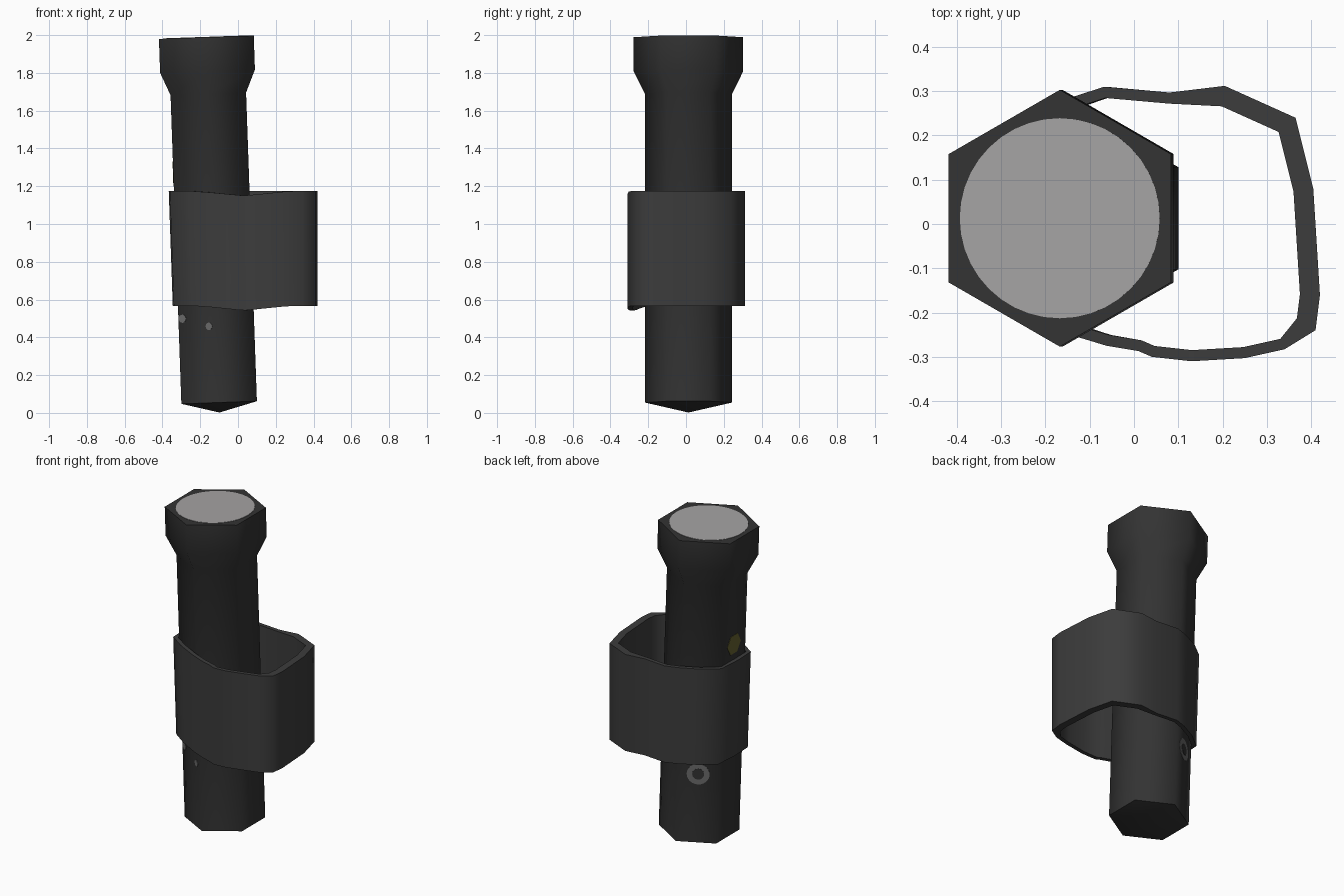
import bpy, bmesh, math
from mathutils import Matrix, Vector

if "Cube" in bpy.data.objects:
    bpy.data.objects.remove(bpy.data.objects["Cube"])


def material(name, rgb):
    m = bpy.data.materials.new(name)
    m.diffuse_color = (*rgb, 1)
    m.use_nodes = True
    m.node_tree.nodes["Principled BSDF"].inputs["Base Color"].default_value = m.diffuse_color
    return m


BLACK = material("casing_black", (0.033, 0.033, 0.033))
CHARCOAL = material("holster_charcoal", (0.045, 0.045, 0.045))
LENS = material("lens_grey", (0.38, 0.37, 0.37))
GREY = material("marking_grey", (0.15, 0.15, 0.15))
YELLOW = material("switch_yellow", (0.13, 0.12, 0.03))

# Leaning frame of the torch: local z runs from the tail tip to the lens
FRAME = Matrix.Translation((-0.098, 0.013, 0.0)) @ Matrix.Rotation(-0.035, 4, 'Y')
LENGTH = 1.99
APOTHEM = 0.231 * math.cos(math.pi / 6)


def make_object(name, bm, mat, matrix=None):
    bmesh.ops.recalc_face_normals(bm, faces=bm.faces[:])
    if matrix is not None:
        bm.transform(matrix)
    me = bpy.data.meshes.new(name)
    bm.to_mesh(me)
    bm.free()
    me.materials.append(mat)
    ob = bpy.data.objects.new(name, me)
    bpy.context.collection.objects.link(ob)
    return ob


def smooth(ob, degrees):
    bpy.ops.object.select_all(action='DESELECT')
    ob.select_set(True)
    bpy.context.view_layer.objects.active = ob
    bpy.ops.object.shade_smooth_by_angle(angle=math.radians(degrees))


def bridge(bm, a, b):
    n = len(a)
    for i in range(n):
        j = (i + 1) % n
        bm.faces.new((a[i], a[j], b[j], b[i]))


# Hexagonal torch body with pointed tail and flared head
bm = bmesh.new()
rings = []
for r, z in [(0.231, 0.055), (0.231, 1.69), (0.29, 1.81), (0.29, LENGTH)]:
    rings.append([bm.verts.new((r * math.cos(math.radians(30 + 60 * k)),
                                r * math.sin(math.radians(30 + 60 * k)), z)) for k in range(6)])
for a, b in zip(rings, rings[1:]):
    bridge(bm, a, b)
tip = bm.verts.new((0, 0, 0.002))
for k in range(6):
    bm.faces.new((tip, rings[0][(k + 1) % 6], rings[0][k]))
bm.faces.new(rings[-1])
smooth(make_object("torch_body", bm, BLACK, FRAME), 75)


def plate(name, mat, radius, local, sides=24, thick=0.004):
    bm = bmesh.new()
    bmesh.ops.create_cone(bm, cap_ends=True, segments=sides, radius1=radius,
                          radius2=radius, depth=thick)
    return make_object(name, bm, mat, FRAME @ local)


def on_side(angle, side, z, lift=0.0):
    """Matrix for a plate lying on the hexagon side that faces the given angle."""
    return (Matrix.Rotation(math.radians(angle), 4, 'Z')
            @ Matrix.Translation((APOTHEM + lift, side, z))
            @ Matrix.Rotation(math.pi / 2, 4, 'Y'))


# Lens, switch and markings
plate("lens", LENS, 0.226, Matrix.Translation((0, 0, LENGTH)), 40)
plate("switch", YELLOW, 0.067, on_side(180, 0, 1.28), 6)
plate("rear_ring_mark", GREY, 0.066, on_side(120, 0, 0.49))
plate("rear_ring_centre", BLACK, 0.034, on_side(120, 0, 0.49, 0.002))
plate("front_dot_left", GREY, 0.022, on_side(240, -0.09, 0.505), 12)
plate("front_dot_right", GREY, 0.02, on_side(240, 0.07, 0.46), 12)

# Holster band: closed outline of the outer wall, counter-clockwise
outline = [(0.42, -0.16), (0.405, 0.08), (0.365, 0.24), (0.205, 0.312), (0.08, 0.297),
           (-0.065, 0.31), (-0.14, 0.285), (-0.25, 0.23), (-0.345, 0.155),
           (-0.356, 0.0), (-0.35, -0.13), (-0.25, -0.2), (-0.14, -0.25),
           (-0.06, -0.275), (0.01, -0.287), (0.04, -0.3), (0.13, -0.31),
           (0.25, -0.303), (0.34, -0.283), (0.41, -0.24)]
pts = [Vector(p) for p in outline]
n = len(pts)
inner = []
for i, p in enumerate(pts):
    d0 = (p - pts[i - 1]).normalized()
    d1 = (pts[(i + 1) % n] - p).normalized()
    t = (d0 + d1).normalized()
    inward = Vector((-t.y, t.x))
    wall = (0.045 if p.x > 0.2 and p.y > -0.28 else 0.025) / max(0.75, t.dot(d1))
    inner.append(p + inward * wall)


def band_ring(bm, path, z):
    ring = []
    for src, p in zip(pts, path):
        lean = min(1, max(0, -src.x / 0.3)) * -0.035 * (z - 0.87)
        dip = 0.025 * max(0, 1 - abs(src.x - 0.03) / 0.25) if src.y < 0 else 0
        ring.append(bm.verts.new((p.x + lean, p.y, z - dip)))
    return ring


bm = bmesh.new()
loops = [band_ring(bm, pts, 0.567), band_ring(bm, pts, 1.175),
         band_ring(bm, inner, 1.175), band_ring(bm, inner, 0.567)]
for k in range(4):
    bridge(bm, loops[k], loops[(k + 1) % 4])
smooth(make_object("holster_band", bm, CHARCOAL), 60)
